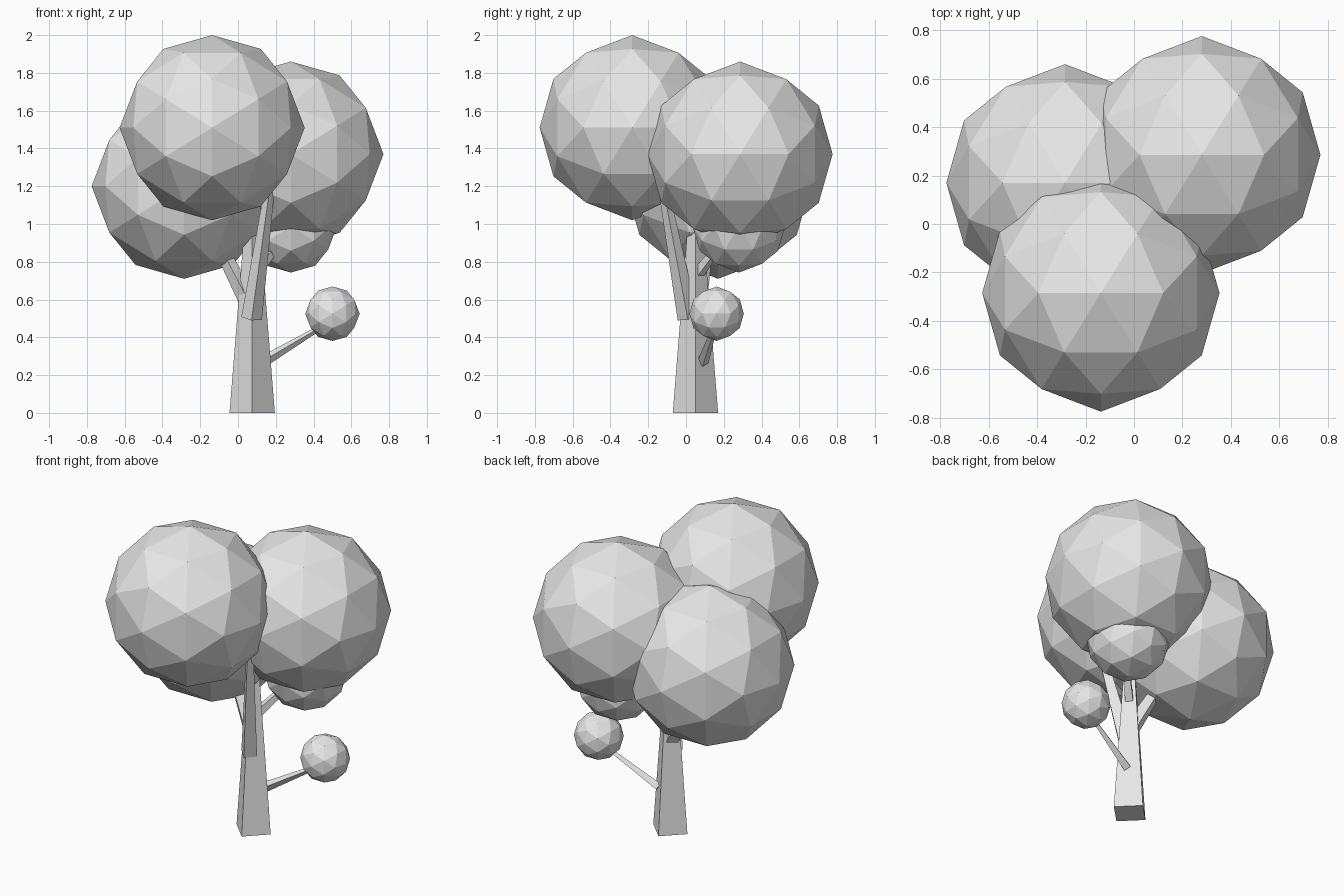
import bpy
import math
from mathutils import Matrix, Vector

cube = bpy.data.objects.get("Cube")
if cube:
    bpy.data.objects.remove(cube, do_unlink=True)

grey = bpy.data.materials.new("plain grey")
grey.use_nodes = True
grey.diffuse_color = (0.8, 0.8, 0.8, 1)
grey.node_tree.nodes["Principled BSDF"].inputs["Base Color"].default_value = (0.8, 0.8, 0.8, 1)

# Turns the ball so an edge midpoint, not a corner, sits on each axis
BALL_TILT = -math.atan(2 / (1 + math.sqrt(5)))


def foliage(name, center, radius):
    """Faceted leaf ball."""
    bpy.ops.mesh.primitive_ico_sphere_add(subdivisions=2, radius=radius)
    ball = bpy.context.object
    ball.name = name
    ball.data.transform(Matrix.Rotation(BALL_TILT, 4, 'Y'))
    ball.location = center
    ball.data.materials.append(grey)


def limb(name, start, end, r_start, r_end):
    """Tapered four-sided limb between two points."""
    start, end = Vector(start), Vector(end)
    axis = end - start
    bpy.ops.mesh.primitive_cone_add(vertices=4, radius1=r_start, radius2=r_end,
                                    depth=axis.length)
    wood = bpy.context.object
    wood.name = name
    wood.rotation_mode = 'QUATERNION'
    wood.rotation_quaternion = Vector((0, 0, 1)).rotation_difference(axis)
    wood.location = (start + end) / 2
    wood.data.materials.append(grey)


# Trunk and branches
limb("trunk", (0.075, 0.05, 0), (0.075, 0.05, 1.0), 0.12, 0.04)
limb("front_branch", (0.072, 0.01, 0.5), (0.19, -0.15, 1.35), 0.055, 0.02)
limb("right_branch", (0.06, 0.06, 0.58), (-0.2, 0.14, 1.08), 0.05, 0.025)
limb("back_branch", (0.075, 0.05, 0.72), (0.28, 0.25, 0.98), 0.035, 0.015)
limb("low_branch", (0.13, 0.09, 0.27), (0.5, 0.164, 0.49), 0.03, 0.01)

# Leaf balls
foliage("front_foliage", (-0.137, -0.285, 1.51), 0.49)
foliage("left_foliage", (0.28, 0.286, 1.37), 0.49)
foliage("right_foliage", (-0.285, 0.17, 1.2), 0.49)
foliage("under_foliage", (0.28, 0.28, 0.987), 0.244)
foliage("low_foliage", (0.5, 0.162, 0.525), 0.144)
